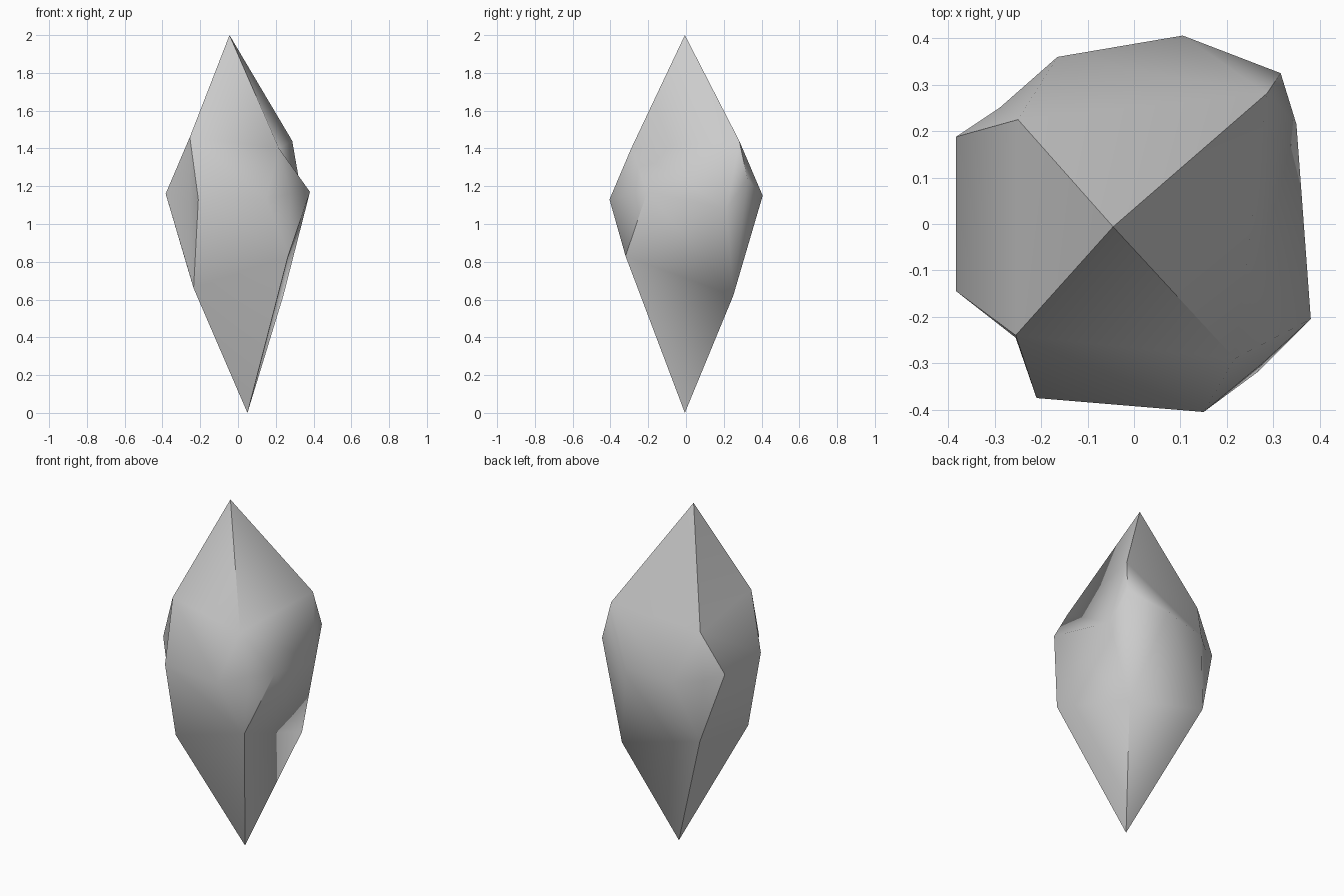
import bpy
import bmesh
import math

cube = bpy.data.objects.get("Cube")
if cube:
    bpy.data.objects.remove(cube, do_unlink=True)

stone = bpy.data.materials.new("grey_stone")
stone.use_nodes = True
GREY = (0.6, 0.6, 0.6, 1)
stone.diffuse_color = GREY
stone.node_tree.nodes["Principled BSDF"].inputs["Base Color"].default_value = GREY

# Corner ridges, counter-clockwise from front left: upper, middle, lower points
RIDGES = [
    [(-.255, -.24, 1.46), (-.255, -.245, 1.1), (-.235, -.24, .66)],
    [(.217, -.29, 1.4), (.277, -.3, 1.16), (.265, -.32, .83)],
    [(.287, .282, 1.44), (.316, .325, 1.24), (.24, .25, .62)],
    [(-.25, .225, 1.385), (-.29, .25, 1.12), (-.265, .25, .76)],
]
# Belly crease of each side: the two ends, in the same order
BELLIES = [
    [(-.21, -.375, 1.13), (.15, -.405, 1.13)],
    [(.381, -.205, 1.17), (.35, .215, 1.08)],
    [(.105, .406, 1.15), (-.165, .36, 1.12)],
    [(-.383, .188, 1.16), (-.383, -.145, 1.16)],
]

bm = bmesh.new()
top = bm.verts.new((-.045, -.006, 2))
bottom = bm.verts.new((.05, -.006, 0))
ridges = [[bm.verts.new(p) for p in r] for r in RIDGES]
bellies = [[bm.verts.new(p) for p in b] for b in BELLIES]

# Four sides, each running tip, shoulder, belly, tip
for i in range(4):
    up_a, mid_a, low_a = ridges[i]
    up_b, mid_b, low_b = ridges[(i + 1) % 4]
    a, b = bellies[i]
    for face in ((top, up_a, up_b), (up_a, a, b, up_b),
                 (up_a, mid_a, a), (mid_a, low_a, a),
                 (up_b, b, mid_b), (mid_b, b, low_b),
                 (a, low_a, low_b, b), (low_a, bottom, low_b)):
        bm.faces.new(face)
bmesh.ops.recalc_face_normals(bm, faces=bm.faces)

mesh = bpy.data.meshes.new("crystal_shard")
bm.to_mesh(mesh)
bm.free()
mesh.materials.append(stone)
shard = bpy.data.objects.new("crystal_shard", mesh)
bpy.context.collection.objects.link(shard)

# Soft bellies with crisp corner ridges
bpy.ops.object.select_all(action='DESELECT')
shard.select_set(True)
bpy.context.view_layer.objects.active = shard
bpy.ops.object.shade_smooth_by_angle(angle=math.radians(48))
